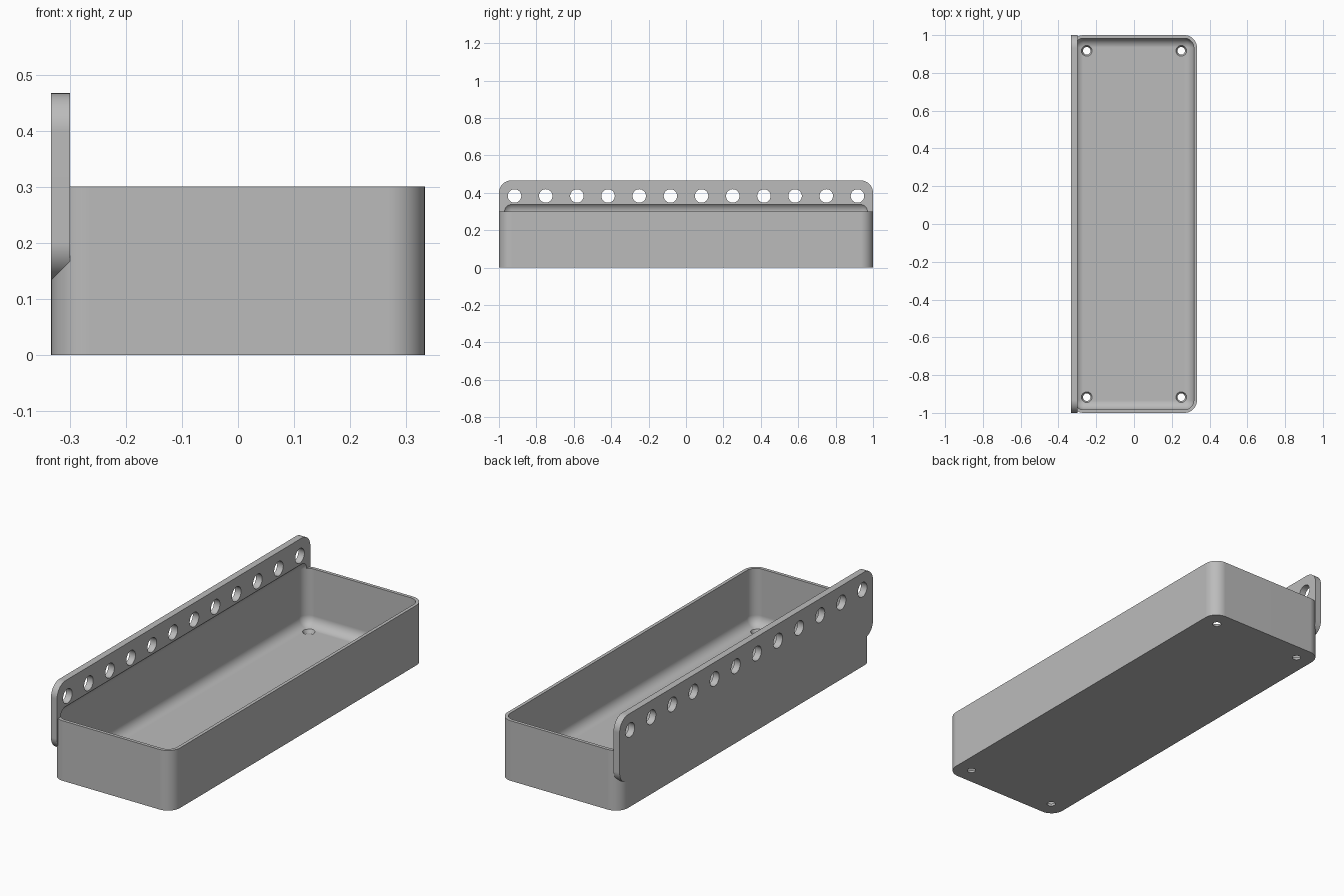
import bpy, bmesh, math
from mathutils import Matrix, Vector

old = bpy.data.objects.get("Cube")
if old:
    bpy.data.objects.remove(old, do_unlink=True)

U = 1 / 60            # wall thickness, used as the design unit
W, L = 20 * U, 1.0    # half width and half length
R = 4 * U             # outer corner radius

grey = bpy.data.materials.new("plain grey")
grey.use_nodes = True
colour = (0.5, 0.5, 0.5, 1)
grey.diffuse_color = colour
grey.node_tree.nodes["Principled BSDF"].inputs["Base Color"].default_value = colour


def finish(name, bm):
    bmesh.ops.recalc_face_normals(bm, faces=bm.faces)
    mesh = bpy.data.meshes.new(name)
    bm.to_mesh(mesh)
    bm.free()
    obj = bpy.data.objects.new(name, mesh)
    mesh.materials.append(grey)
    bpy.context.collection.objects.link(obj)
    return obj


def rounded_box(name, lo, hi, radius, pick):
    """Box between two corners, with the picked edges rounded."""
    lo, hi = Vector(lo), Vector(hi)
    bm = bmesh.new()
    bmesh.ops.create_cube(bm, size=1)
    bmesh.ops.scale(bm, vec=hi - lo, verts=bm.verts)
    bmesh.ops.translate(bm, vec=(lo + hi) / 2, verts=bm.verts)
    edges = [e for e in bm.edges if pick((e.verts[0].co - e.verts[1].co).normalized())]
    bmesh.ops.bevel(bm, geom=edges, offset=radius, segments=10, profile=0.5,
                    affect='EDGES', clamp_overlap=True)
    return finish(name, bm)


def pegs(name, centres, r1, r2, depth, turn=Matrix()):
    """One cutter made of many round pegs."""
    bm = bmesh.new()
    for c in centres:
        bmesh.ops.create_cone(bm, cap_ends=True, segments=32, radius1=r1, radius2=r2,
                              depth=depth, matrix=Matrix.Translation(c) @ turn)
    return finish(name, bm)


def activate(obj):
    bpy.ops.object.select_all(action='DESELECT')
    obj.select_set(True)
    bpy.context.view_layer.objects.active = obj


def cut(obj, *cutters):
    activate(obj)
    for c in cutters:
        mod = obj.modifiers.new("cut", 'BOOLEAN')
        mod.operation, mod.solver, mod.object = 'DIFFERENCE', 'EXACT', c
        bpy.ops.object.modifier_apply(modifier=mod.name)


# Main solids: open tray and the upright plate along its left-hand edge
tray = rounded_box("tray", (-W, -L, 0), (W, L, 0.3), R, lambda d: abs(d.z) > 0.9)
plate = rounded_box("hanging_plate", (-W, -L, 8 * U), (-W + 2 * U, L, 28 * U), R,
                    lambda d: abs(d.x) > 0.9)

# Cavity with all edges rounded; its top also scoops a shallow pocket in the plate
cavity = rounded_box("cavity_cutter", (-W + U, -L + U, U), (W - U, L - U, 21 * U),
                     3 * U, lambda d: True)

# Row of mounting holes, and tapered drain holes in the floor
row = pegs("row_cutter", [(-W + U, (i - 5.5) / 6, 23 * U) for i in range(12)],
           0.036, 0.036, 6 * U, Matrix.Rotation(math.pi / 2, 4, 'Y'))
drains = pegs("drain_cutter", [(x * 15 * U, y * 55 * U, U / 2) for x in (-1, 1) for y in (-1, 1)],
              0.012, 0.036, 3 * U)

cut(tray, cavity, drains)
cut(plate, cavity, row)

for cutter in (cavity, row, drains):
    bpy.data.objects.remove(cutter, do_unlink=True)

# Smooth curves, crisp edges and level shading on the flats
for part in (tray, plate):
    activate(part)
    bpy.ops.object.shade_smooth_by_angle(angle=math.radians(30))
    weighted = part.modifiers.new("even shading", 'WEIGHTED_NORMAL')
    weighted.keep_sharp = True
